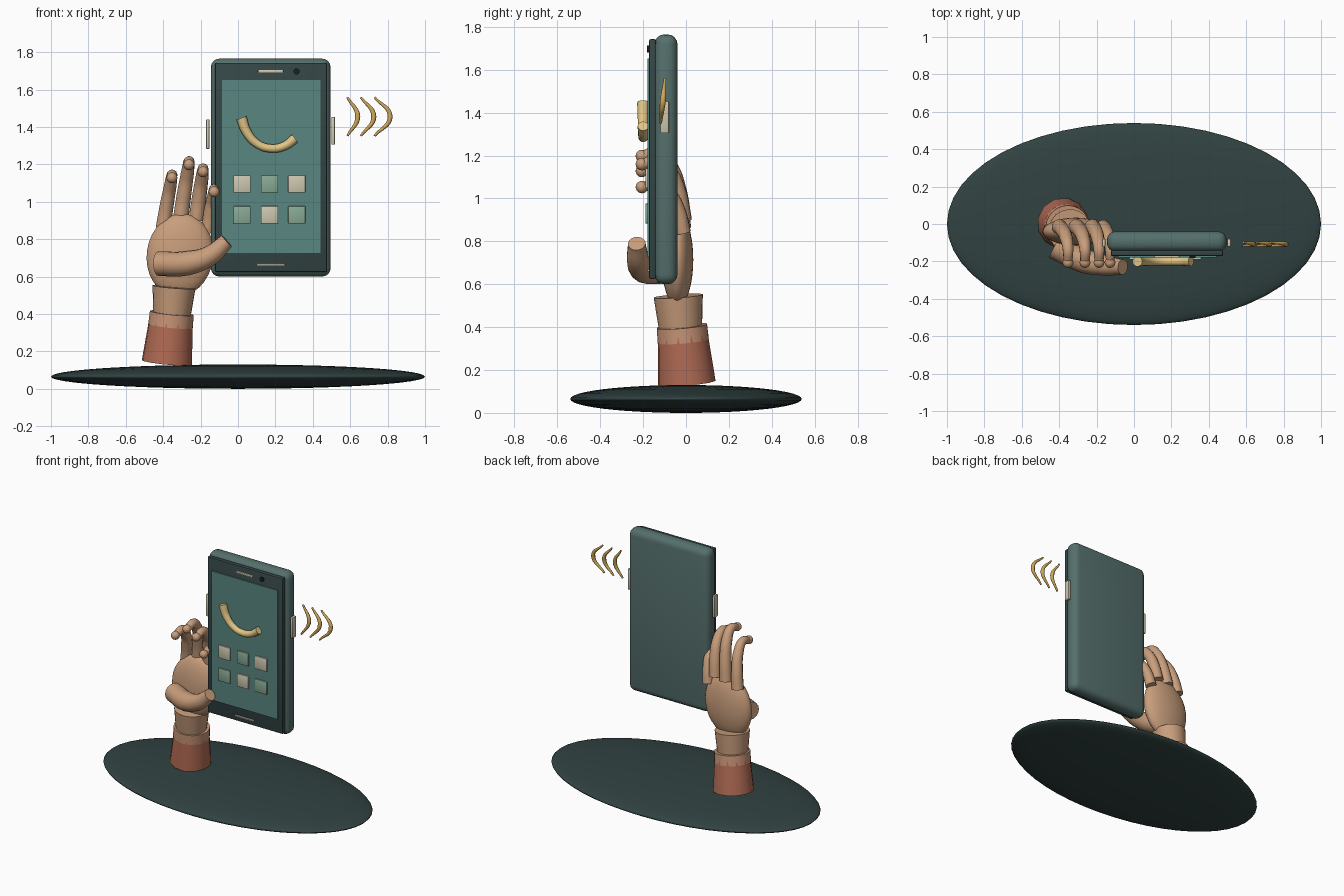
import bpy, math
from mathutils import Vector

if "Cube" in bpy.data.objects:
    bpy.data.objects.remove(bpy.data.objects["Cube"])


def material(name, rgb):
    m = bpy.data.materials.new(name)
    m.diffuse_color = (*rgb, 1)
    m.use_nodes = True
    m.node_tree.nodes["Principled BSDF"].inputs["Base Color"].default_value = m.diffuse_color
    return m


DARK = material("dark_base", (.03, .055, .053))
CASE = material("case_green", (.09, .16, .15))
BEZEL = material("bezel_dark", (.035, .06, .06))
SCREEN = material("screen_teal", (.1, .24, .22))
SKIN = material("skin", (.58, .34, .2))
SLEEVE = material("sleeve_rust", (.45, .15, .09))
CUFF = material("cuff_tan", (.6, .31, .19))
YELLOW = material("handset_yellow", (.75, .56, .24))
GOLD = material("wave_gold", (.62, .38, .1))
CREAM = material("cream", (.62, .58, .44))
SAGE = material("sage", (.25, .4, .3))
LENS = material("lens", (.01, .015, .02))


def finish(o, name, mat, angle=35):
    o.name = name
    o.data.materials.clear()
    o.data.materials.append(mat)
    bpy.ops.object.select_all(action='DESELECT')
    o.select_set(True)
    bpy.context.view_layer.objects.active = o
    bpy.ops.object.shade_smooth_by_angle(angle=math.radians(angle))
    return o


def box(name, x, y, z, mat, bevel=0, segs=2):
    """Box from (min, max) ranges on each axis."""
    c = [(a + b) / 2 for a, b in (x, y, z)]
    bpy.ops.mesh.primitive_cube_add(size=1, location=c)
    o = bpy.context.object
    o.scale = [b - a for a, b in (x, y, z)]
    bpy.ops.object.transform_apply(location=False, rotation=False, scale=True)
    if bevel:
        m = o.modifiers.new("bevel", 'BEVEL')
        m.width, m.segments = bevel, segs
        bpy.ops.object.modifier_apply(modifier=m.name)
    return finish(o, name, mat)


def ellipsoid(name, loc, size, mat, rot=(0, 0, 0), segs=32, rings=16):
    bpy.ops.mesh.primitive_uv_sphere_add(segments=segs, ring_count=rings, location=loc, rotation=rot)
    o = bpy.context.object
    o.scale = size
    return finish(o, name, mat)


def frustum(name, p0, p1, r0, r1, mat, sides=24):
    p0, p1 = Vector(p0), Vector(p1)
    d = p1 - p0
    bpy.ops.mesh.primitive_cone_add(vertices=sides, radius1=r0, radius2=r1, depth=d.length,
                                    location=(p0 + p1) / 2,
                                    rotation=d.to_track_quat('Z', 'Y').to_euler())
    return finish(bpy.context.object, name, mat)


def tube(name, pts, radii, mat, res=4):
    """Smooth tapered tube with flat ends."""
    cu = bpy.data.curves.new(name, 'CURVE')
    cu.dimensions = '3D'
    cu.bevel_depth, cu.bevel_resolution = 1, res
    cu.resolution_u, cu.use_fill_caps = 8, True
    s = cu.splines.new('BEZIER')
    s.bezier_points.add(len(pts) - 1)
    for b, p, r in zip(s.bezier_points, pts, radii):
        b.co, b.radius = p, r
        b.handle_left_type = b.handle_right_type = 'AUTO'
    o = bpy.data.objects.new(name, cu)
    bpy.context.collection.objects.link(o)
    bpy.ops.object.select_all(action='DESELECT')
    o.select_set(True)
    bpy.context.view_layer.objects.active = o
    bpy.ops.object.convert(target='MESH')
    return finish(bpy.context.object, name, mat, 40)


# Base disc
ellipsoid("base", (0, 0, .065), (1, .54, .065), DARK, segs=48, rings=24)

# Phone body, bezel and screen
box("phone_body", (-.145, .495), (-.147, -.04), (.6, 1.765), CASE, .045, 4)
box("bezel", (-.123, .476), (-.172, -.14), (.625, 1.743), BEZEL, .008)
box("screen", (-.086, .44), (-.18, -.165), (.727, 1.652), SCREEN)
box("speaker", (.108, .242), (-.18, -.165), (1.69, 1.705), CREAM, .003)
box("home_bar", (.1, .25), (-.18, -.165), (.659, .669), CREAM, .003)
frustum("camera", (.313, -.165, 1.697), (.313, -.183, 1.697), .016, .016, LENS)
box("left_button", (-.17, -.153), (-.12, -.08), (1.283, 1.44), CREAM, .003)
box("right_button", (.499, .518), (-.12, -.08), (1.305, 1.453), CREAM, .003)

# App tiles
for row, z in enumerate((1.095, .93)):
    for col, x in enumerate((.022, .168, .314)):
        box(f"app_tile_{row}_{col}", (x - .046, x + .046), (-.19, -.175), (z - .046, z + .046),
            SAGE if (row + col) % 2 else CREAM, .003)

# Call handset symbol
arc = [(.018, 1.448), (.048, 1.37), (.105, 1.308), (.18, 1.285), (.25, 1.299), (.305, 1.338)]
tube("handset", [(x, -.2, z) for x, z in arc], [.028, .025, .022, .022, .023, .026], YELLOW)

# Sound waves
for i, x in enumerate((.585, .657, .73)):
    w = .055 + .014 * i
    tube(f"sound_wave_{i}", [(x, -.098, 1.558), (x + w, -.108, 1.455), (x, -.118, 1.352)],
         [.006, .014, .006], GOLD, 3)

# Sleeve, cuff and wrist
frustum("sleeve", (-.38, .004, .14), (-.357, -.016, .375), .137, .118, SLEEVE, 12)
frustum("cuff", (-.361, -.013, .335), (-.354, -.019, .405), .12, .118, CUFF, 32)
frustum("wrist", (-.354, -.025, .385), (-.342, -.036, .545), .1, .115, SKIN)

# Palm
ellipsoid("palm", (-.31, -.04, .715), (.178, .074, .222), SKIN, (0, math.radians(8), 0))

# Fingers: base x, base z, tip x, tip z, thickness
fingers = [("pinky", -.4, .86, -.353, 1.128, .041), ("ring", -.308, .895, -.262, 1.198, .043),
           ("middle", -.222, .905, -.187, 1.16, .042), ("index", -.165, .84, -.128, 1.053, .038)]
for name, bx, bz, tx, tz, r in fingers:
    h, dx = tz - bz, tx - bx
    tube(name + "_finger",
         [(bx, -.015, bz), (bx + dx * .4, -.035, bz + h * .45), (bx + dx * .8, -.075, bz + h * .84),
          (tx, -.135, tz + .015), (tx, -.2, tz)],
         [r, r * .93, r * .84, r * .7, r * .58], SKIN)
    ellipsoid(name + "_fingertip", (tx, -.206, tz), (.029,) * 3, SKIN, segs=16, rings=10)

# Thumb wrapping across the phone front
tube("thumb", [(-.425, -.12, .668), (-.27, -.195, .672), (-.15, -.222, .712), (-.06, -.23, .79)],
     [.066, .066, .054, .041], SKIN, 6)
